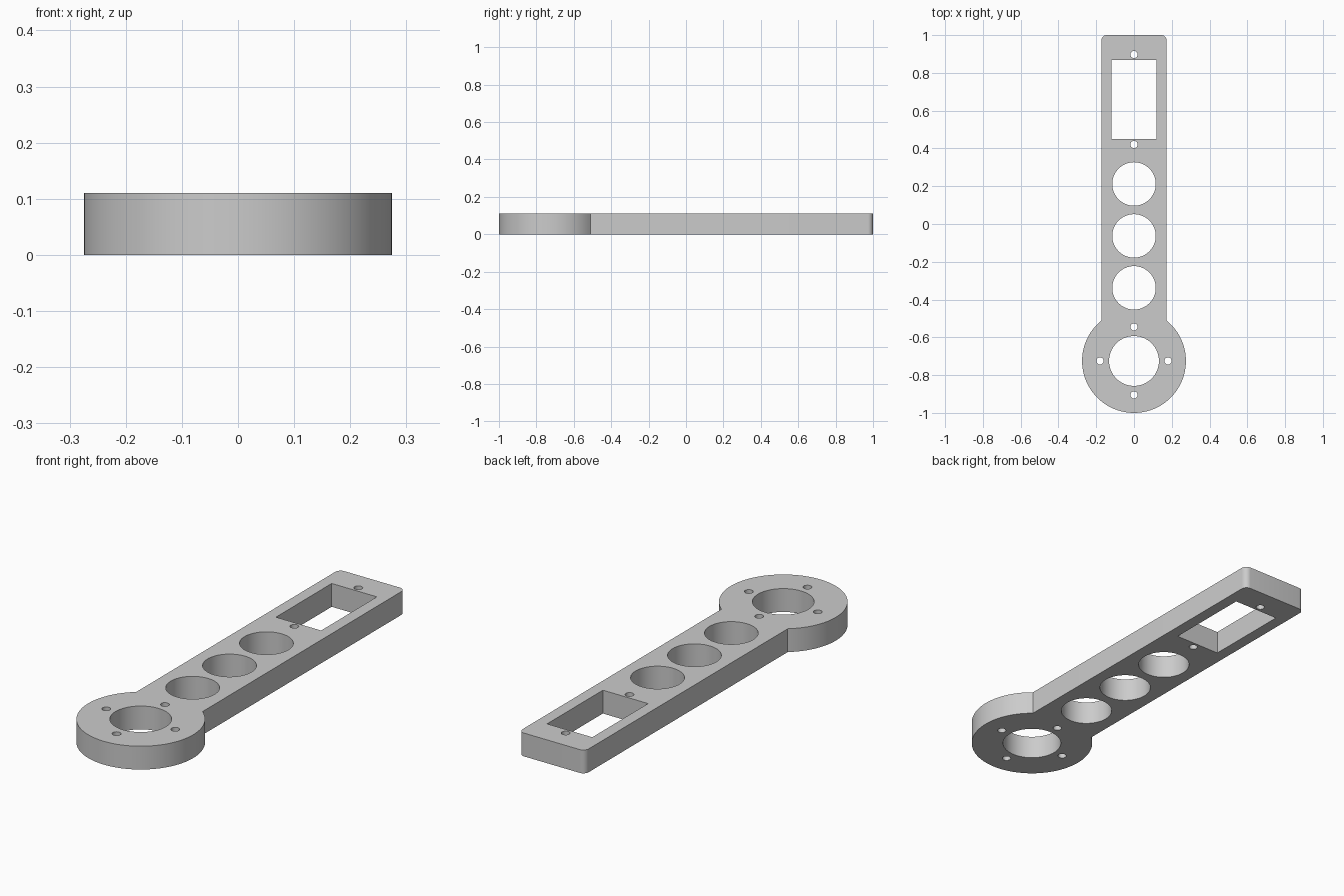
import bpy
import bmesh
from math import sin, cos, pi, asin

cube = bpy.data.objects.get("Cube")
if cube:
    bpy.data.objects.remove(cube, do_unlink=True)

THICK = 0.11
RING_Y, RING_R = -0.725, 0.275
ARM_W, CORNER = 0.173, 0.028


def arc(cx, cy, r, start, end, steps):
    """Points along an arc, both ends included."""
    return [(cx + r * cos(start + (end - start) * i / steps),
             cy + r * sin(start + (end - start) * i / steps))
            for i in range(steps + 1)]


def circle(cx, cy, r, steps):
    return arc(cx, cy, r, 0, 2 * pi, steps)[:-1]


def prism(bm, points, low, high):
    """Closed upright prism over a counter-clockwise outline."""
    bottom = [bm.verts.new((x, y, low)) for x, y in points]
    top = [bm.verts.new((x, y, high)) for x, y in points]
    bm.faces.new(top)
    bm.faces.new(bottom[::-1])
    n = len(points)
    for i in range(n):
        j = (i + 1) % n
        bm.faces.new((bottom[i], bottom[j], top[j], top[i]))


def make_object(name, outlines, low, high):
    bm = bmesh.new()
    for points in outlines:
        prism(bm, points, low, high)
    mesh = bpy.data.meshes.new(name)
    bm.to_mesh(mesh)
    bm.free()
    obj = bpy.data.objects.new(name, mesh)
    bpy.context.collection.objects.link(obj)
    return obj


# Plate outline: round mount end running into a straight arm with rounded tip
join = pi - asin(ARM_W / RING_R)
outline = arc(0, RING_Y, RING_R, -pi / 2 - join, -pi / 2 + join, 64)
inner = ARM_W - CORNER
outline += arc(inner, 1 - CORNER, CORNER, 0, pi / 2, 8)
outline += arc(-inner, 1 - CORNER, CORNER, pi / 2, pi, 8)
arm = make_object("arm_plate", [outline], 0, THICK)

# Openings: rectangular pocket, lightening holes, mount bore and screw holes
holes = [[(-0.118, 0.451), (0.118, 0.451), (0.118, 0.867), (-0.118, 0.867)]]
holes += [circle(0, -0.063 + 0.275 * i, 0.115, 64) for i in (-1, 0, 1)]
holes.append(circle(0, RING_Y, 0.132, 64))
screws = [(0, 0.897), (0, 0.421)]
screws += [(0.18 * cos(k * pi / 2), RING_Y + 0.18 * sin(k * pi / 2)) for k in range(4)]
holes += [circle(x, y, 0.019, 32) for x, y in screws]
cutter = make_object("hole_cutter", holes, -0.1, THICK + 0.1)
cutter.hide_render = True

# Cut the openings and keep only the finished plate
cut = arm.modifiers.new("holes", 'BOOLEAN')
cut.operation = 'DIFFERENCE'
cut.solver = 'EXACT'
cut.object = cutter
bpy.ops.object.select_all(action='DESELECT')
arm.select_set(True)
bpy.context.view_layer.objects.active = arm
bpy.ops.object.modifier_apply(modifier=cut.name)
bpy.data.objects.remove(cutter, do_unlink=True)

# Plain grey material
grey = bpy.data.materials.new("grey_plastic")
grey.use_nodes = True
color = (0.6, 0.6, 0.6, 1)
grey.diffuse_color = color
grey.node_tree.nodes["Principled BSDF"].inputs["Base Color"].default_value = color
arm.data.materials.clear()
arm.data.materials.append(grey)

bpy.ops.object.shade_smooth_by_angle(angle=pi / 6)
